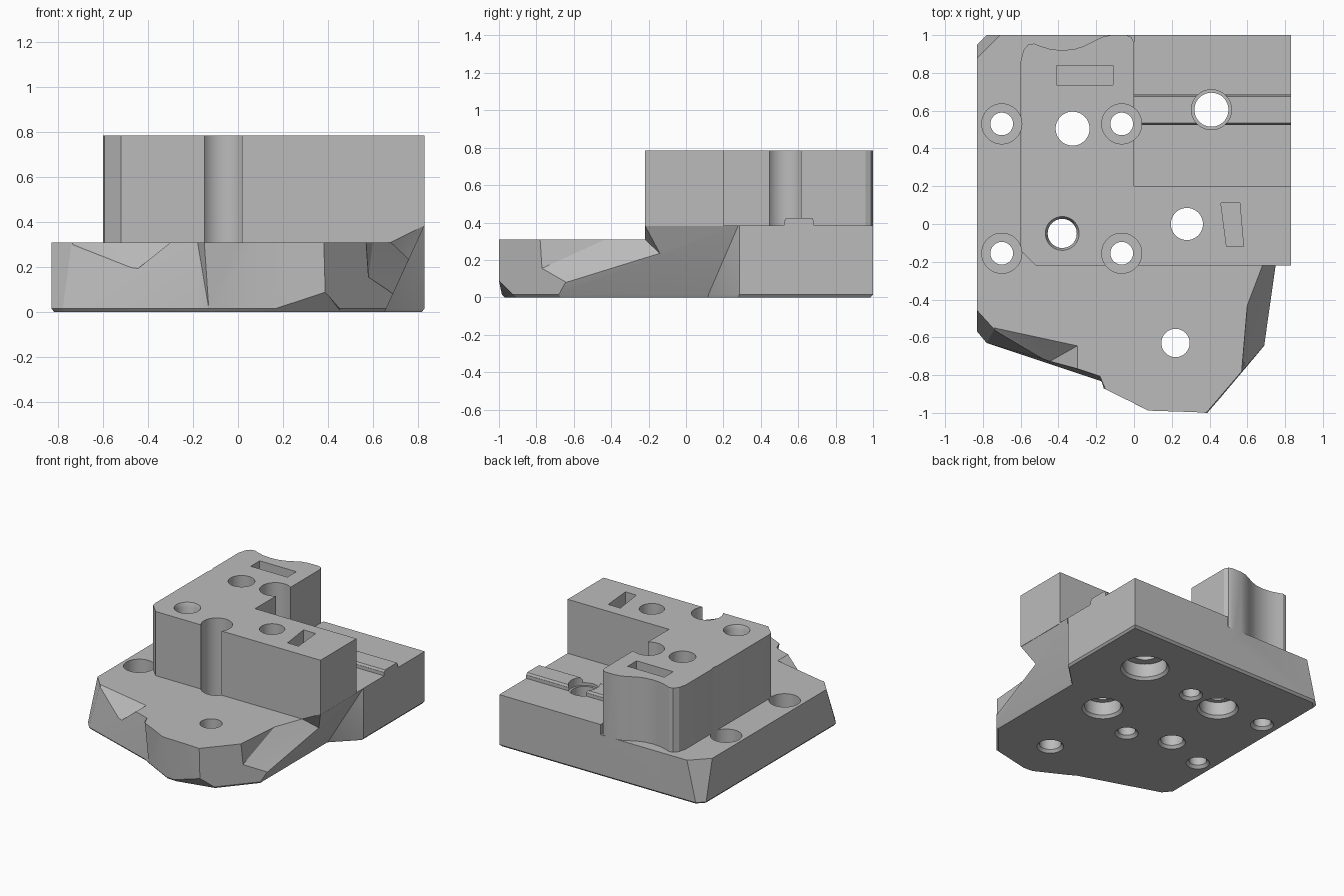
import bpy, bmesh, math
from mathutils import Vector

if "Cube" in bpy.data.objects:
    bpy.data.objects.remove(bpy.data.objects["Cube"], do_unlink=True)

LOW, MID, TOP = 0.31, 0.385, 0.785

grey = bpy.data.materials.new("plain grey")
grey.use_nodes = True
grey.diffuse_color = (0.5, 0.5, 0.5, 1)
grey.node_tree.nodes["Principled BSDF"].inputs["Base Color"].default_value = (0.5, 0.5, 0.5, 1)


def finish(bm, name):
    bmesh.ops.recalc_face_normals(bm, faces=bm.faces)
    mesh = bpy.data.meshes.new(name)
    bm.to_mesh(mesh)
    bm.free()
    mesh.materials.append(grey)
    ob = bpy.data.objects.new(name, mesh)
    bpy.context.collection.objects.link(ob)
    return ob


def loft(name, rings):
    """Skin a stack of (outline, height) rings and cap both ends."""
    bm = bmesh.new()
    rows = [[bm.verts.new((x, y, z)) for x, y in pts] for pts, z in rings]
    n = len(rows[0])
    for a, b in zip(rows, rows[1:]):
        for i in range(n):
            j = (i + 1) % n
            bm.faces.new((a[i], a[j], b[j], b[i]))
    bm.faces.new(rows[0][::-1])
    bm.faces.new(rows[-1])
    return finish(bm, name)


def prism(name, pts, z0, z1):
    return loft(name, [(pts, z0), (pts, z1)])


def box(name, x0, x1, y0, y1, z0, z1):
    return prism(name, [(x0, y0), (x1, y0), (x1, y1), (x0, y1)], z0, z1)


def hull(name, pts):
    bm = bmesh.new()
    for p in pts:
        bm.verts.new(p)
    res = bmesh.ops.convex_hull(bm, input=bm.verts)
    loose = [g for g in res["geom_interior"] if isinstance(g, bmesh.types.BMVert)]
    bmesh.ops.delete(bm, geom=loose, context='VERTS')
    return finish(bm, name)


def cylinder(x, y, r0, z0, z1, r1=None):
    r1 = r0 if r1 is None else r1
    ang = [math.tau * i / 48 for i in range(48)]
    ring = lambda r: [(x + r * math.cos(a), y + r * math.sin(a)) for a in ang]
    return loft("bore", [(ring(r0), z0), (ring(r1), z1)])


def combine(target, other, op='DIFFERENCE'):
    mod = target.modifiers.new("combine", 'BOOLEAN')
    mod.operation = op
    mod.solver = 'EXACT'
    mod.object = other
    bpy.context.view_layer.objects.active = target
    bpy.ops.object.modifier_apply(modifier=mod.name)
    bpy.data.objects.remove(other, do_unlink=True)


# Base plate with leaning walls and a thin bottom chamfer
foot = [(0.83, 1), (-0.78, 1), (-0.83, 0.95), (-0.83, -0.57), (-0.78, -0.63),
        (-0.18, -0.83), (-0.13, -0.86), (0.10, -0.98), (0.39, -1),
        (0.66, -0.68), (0.66, 0.12), (0.83, 0.285)]
rim = [(0.83, 1), (-0.69, 1), (-0.83, 0.86), (-0.83, -0.43), (-0.73, -0.54),
       (-0.18, -0.80), (-0.155, -0.88), (0.07, -0.99), (0.38, -1),
       (0.83, -0.475), (0.83, 0.28), (0.83, 0.285)]
sole = [(x * 0.985, y * 0.985) for x, y in foot]
body = loft("machined_block", [(sole, 0), (foot, 0.015), (rim, MID)])

# Lower deck on the left and at the front
combine(body, box("left_step", -1, 0, -1.2, 1.2, LOW, 1))
combine(body, box("front_step", -0.5, 1, -1.2, -0.22, LOW, 1))

# Raised tower with a wavy back, and the arm reaching right
tower = [(0, -0.22), (0, 0.96), (-0.015, 0.99), (-0.04, 1), (-0.12, 1), (-0.17, 0.99),
         (-0.22, 0.965), (-0.27, 0.94), (-0.32, 0.925), (-0.38, 0.92), (-0.44, 0.925),
         (-0.49, 0.94), (-0.53, 0.955), (-0.56, 0.95), (-0.585, 0.92), (-0.6, 0.86),
         (-0.6, -0.14), (-0.52, -0.22)]
combine(body, prism("tower", tower, 0.2, TOP), 'UNION')
combine(body, box("arm", -0.1, 0.83, -0.22, 0.2, 0.38, TOP), 'UNION')

# Guide rail on the rear right deck
rail = box("rail", -0.02, 0.83, 0.525, 0.685, 0.36, 0.41)
combine(body, rail, 'UNION')
cap = [[(-0.02, a), (0.83, a), (0.83, b), (-0.02, b)] for a, b in ((0.525, 0.685), (0.535, 0.675))]
combine(body, loft("rail_cap", [(cap[0], 0.405), (cap[1], 0.425)]), 'UNION')

# Slanted relief on the right front
combine(body, hull("right_relief", [
    (0.57, -0.78, LOW), (0.58, -0.77, 0.155), (0.69, -0.64, 0.08), (0.76, -0.14, 0.235),
    (0.72, -0.20, 0.26), (0.68, -0.22, LOW), (0.60, -0.43, LOW), (0.83, -0.22, MID),
    (1, -0.22, MID), (1, -0.14, 0.235), (1, -0.64, 0.08), (1, -0.78, LOW),
    (0.57, -0.78, 0.35), (0.6, -0.43, 0.35)]))

# Sloping ledge on the left front
combine(body, hull("left_relief", [
    (-0.74, -0.55, LOW), (-0.30, -0.645, LOW), (-0.69, -0.66, 0.23), (-0.45, -0.73, 0.19),
    (-0.30, -0.78, LOW), (-0.74, -0.55, 0.4), (-0.30, -0.645, 0.4), (-0.69, -0.9, 0.23),
    (-0.45, -0.95, 0.19), (-0.30, -0.95, LOW), (-0.30, -0.95, 0.4), (-0.74, -0.9, 0.4)]))

# Clipped toe under the front
combine(body, hull("toe_relief", [
    (0.39, -1.001, 0.09), (0.10, -0.985, -0.001), (0.46, -0.905, -0.001),
    (0.1, -1.2, -0.1), (0.6, -1.2, -0.1), (0.6, -1.2, 0.1), (0.6, -0.9, -0.1)]))

# Four counterbored screw holes
for x in (-0.70, -0.065):
    for y in (0.53, -0.155):
        combine(body, cylinder(x, y, 0.106, 0.15, 1))
        combine(body, cylinder(x, y, 0.06, -0.1, 1))
        combine(body, cylinder(x, y, 0.09, -0.01, 0.02, 0.06))

# Through holes: x, y, radius, radius of the recess underneath
for x, y, r, under in ((-0.325, 0.505, 0.09, 0.125), (0.28, 0, 0.085, 0.125),
                       (0.41, 0.605, 0.09, 0.15), (-0.38, -0.05, 0.077, 0),
                       (0.22, -0.63, 0.075, 0)):
    combine(body, cylinder(x, y, r, -0.1, 1))
    if under:
        combine(body, cylinder(x, y, under, -0.1, 0.12))
    edge = under or r
    combine(body, cylinder(x, y, edge + 0.025, -0.01, 0.02, edge))
combine(body, cylinder(0.41, 0.605, 0.106, MID - 0.02, 0.5))
combine(body, cylinder(-0.38, -0.05, 0.077, TOP - 0.03, TOP + 0.001, 0.09))

# Two pockets in the top
combine(body, box("back_pocket", -0.41, -0.11, 0.735, 0.84, TOP - 0.1, 1))
combine(body, prism("arm_pocket", [(0.46, 0.11), (0.49, -0.12), (0.58, -0.12), (0.56, 0.11)],
                    TOP - 0.1, 1))

# Smooth curved walls, keep machined edges sharp
bpy.ops.object.select_all(action='DESELECT')
body.select_set(True)
bpy.context.view_layer.objects.active = body
bpy.ops.object.shade_smooth_by_angle(angle=math.radians(25))
